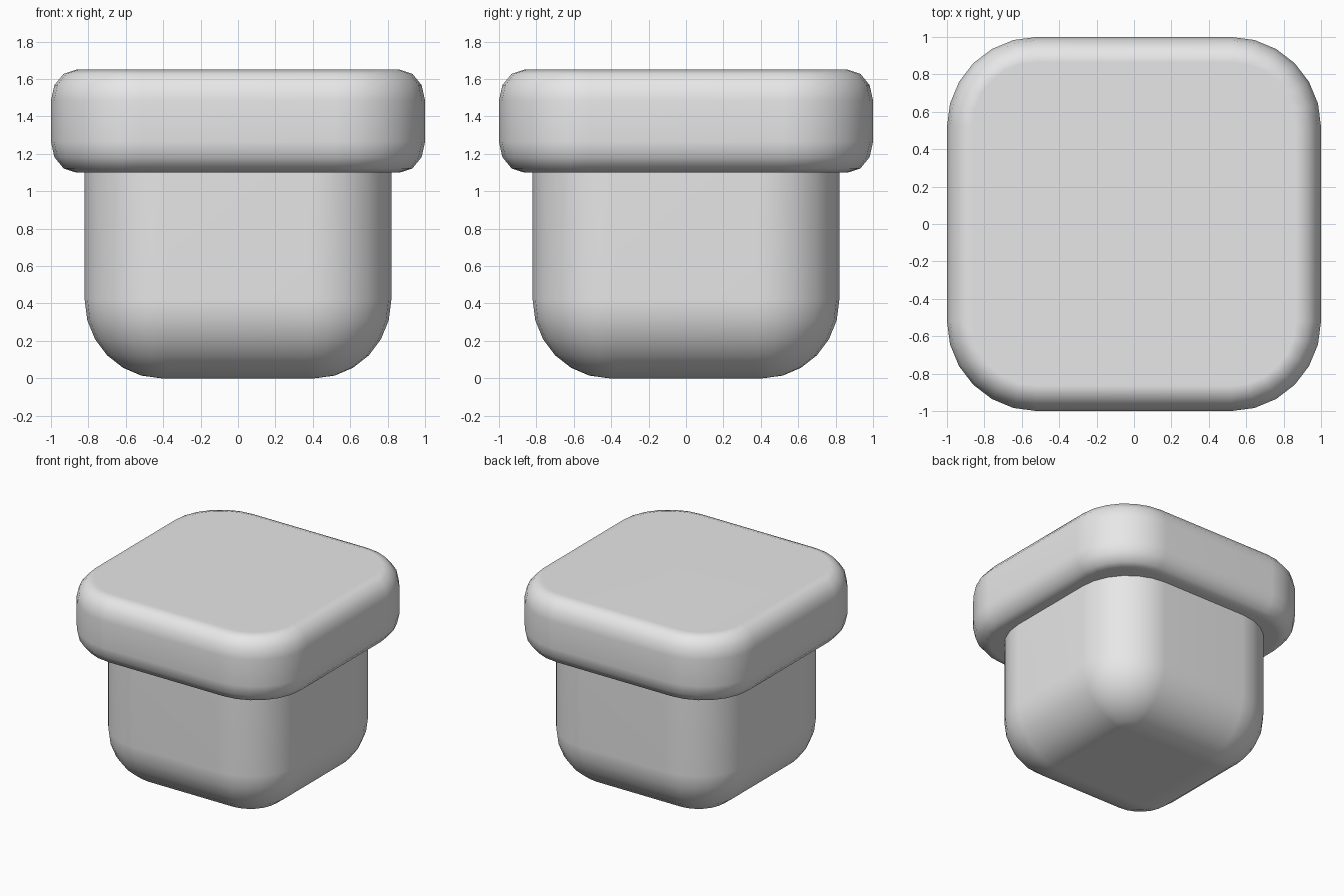
import bpy
import bmesh
from math import sin, cos, pi, radians

cube = bpy.data.objects.get("Cube")
if cube:
    bpy.data.objects.remove(cube, do_unlink=True)

# Single material
GREY = (0.8, 0.8, 0.8, 1)
mat = bpy.data.materials.new("light grey")
mat.use_nodes = True
mat.diffuse_color = GREY
mat.node_tree.nodes["Principled BSDF"].inputs["Base Color"].default_value = GREY


def rounded_square(half, radius, z, segments=6):
    """Points of a horizontal square outline with round corners."""
    points = []
    c = half - radius
    for quarter in range(4):
        start = quarter * pi / 2
        sx = 1 if quarter in (0, 3) else -1
        sy = 1 if quarter in (0, 1) else -1
        for i in range(segments + 1):
            a = start + i / segments * pi / 2
            points.append((sx * c + radius * cos(a), sy * c + radius * sin(a), z))
    return points


def rounded_block(name, half, corner, profile):
    """Loft rounded squares along a profile of (inset, height) and cap both ends."""
    bm = bmesh.new()
    rings = [[bm.verts.new(p) for p in rounded_square(half - inset, corner - inset, z)]
             for inset, z in profile]
    count = len(rings[0])
    for low, high in zip(rings, rings[1:]):
        for i in range(count):
            j = (i + 1) % count
            bm.faces.new((low[i], low[j], high[j], high[i]))
    bm.faces.new(reversed(rings[0]))
    bm.faces.new(rings[-1])
    mesh = bpy.data.meshes.new(name)
    bm.to_mesh(mesh)
    bm.free()
    mesh.materials.append(mat)
    obj = bpy.data.objects.new(name, mesh)
    bpy.context.collection.objects.link(obj)
    bpy.ops.object.select_all(action="DESELECT")
    obj.select_set(True)
    bpy.context.view_layer.objects.active = obj
    bpy.ops.object.shade_smooth_by_angle(angle=radians(60))
    # Keep the broad faces evenly shaded
    weighted = obj.modifiers.new("even shading", "WEIGHTED_NORMAL")
    weighted.keep_sharp = True
    return obj


def quarter_round(width, height, segments):
    """Inset and rise of an edge rounding, from its flat end to its upright end."""
    for i in range(segments + 1):
        a = i / segments * pi / 2
        yield width * (1 - sin(a)), height * (1 - cos(a))


# Pot body: deeply rounded bottom, straight sides running up into the rim
body_profile = list(quarter_round(0.41, 0.42, 6)) + [(0, 1.2)]
rounded_block("pot_body", 0.82, 0.44, body_profile)

# Wide rim slab: softly rounded above and below
BOTTOM, TOP = 1.10, 1.65
edge = list(quarter_round(0.135, 0.165, 3))
rim_profile = [(w, BOTTOM + h) for w, h in edge] + [(w, TOP - h) for w, h in reversed(edge)]
rounded_block("pot_rim", 1.0, 0.48, rim_profile)
